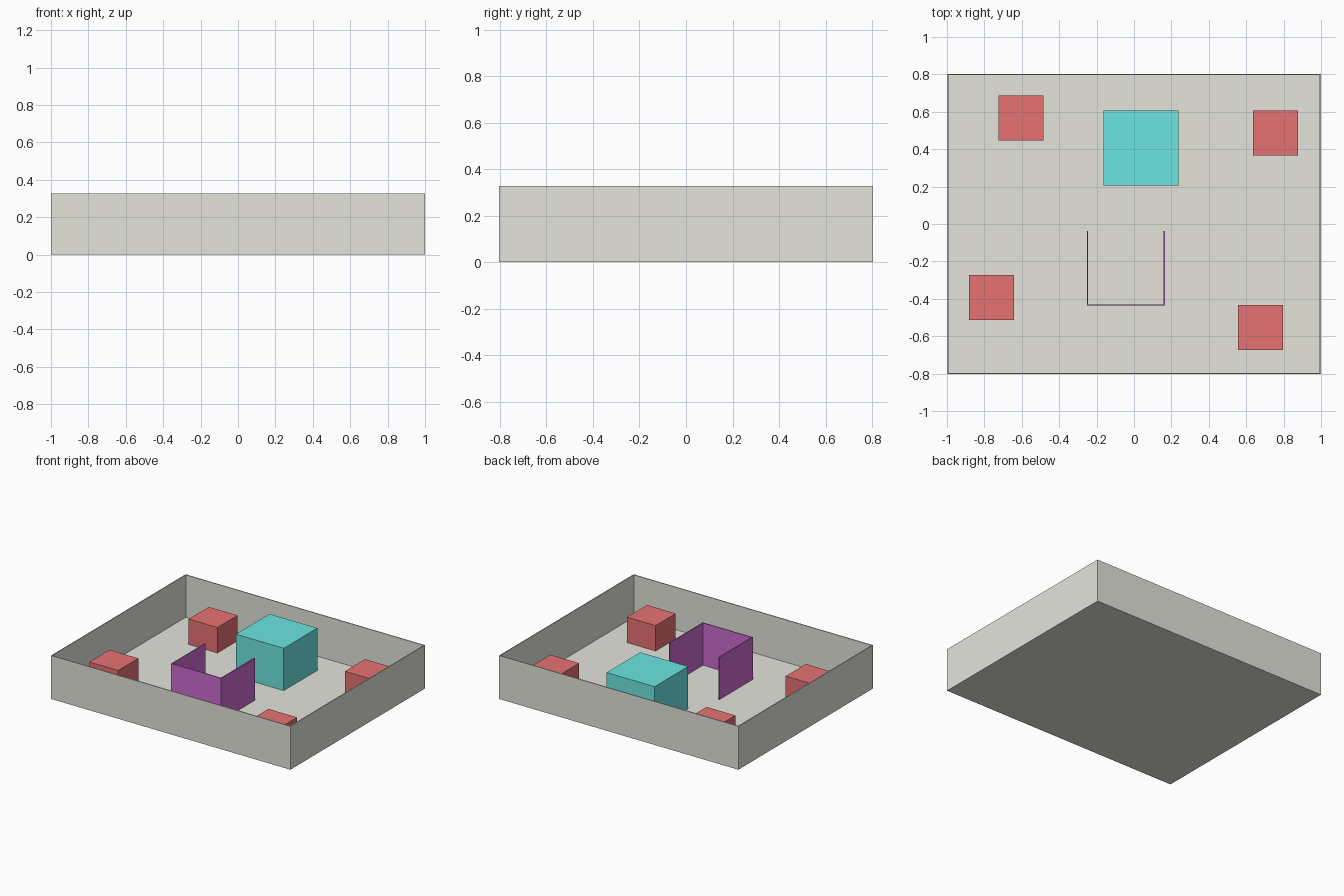
import bpy

if "Cube" in bpy.data.objects:
    bpy.data.objects.remove(bpy.data.objects["Cube"])

FLOOR = 0.008    # floor slab thickness
TOP = 0.328      # top of walls, centre block and counter
T = 0.007        # panel thickness


def material(name, rgb):
    m = bpy.data.materials.new(name)
    m.diffuse_color = (*rgb, 1)
    m.use_nodes = True
    m.node_tree.nodes["Principled BSDF"].inputs["Base Color"].default_value = m.diffuse_color
    return m


def box(name, x, y, z, mat):
    """Box spanning the (min, max) ranges x, y and z."""
    bpy.ops.mesh.primitive_cube_add(size=1)
    ob = bpy.context.object
    ob.name = name
    ob.location = [(a + b) / 2 for a, b in (x, y, z)]
    ob.scale = [b - a for a, b in (x, y, z)]
    bpy.ops.object.transform_apply(location=True, rotation=False, scale=True)
    ob.data.materials.append(mat)
    return ob


stone = material("stone", (0.78, 0.78, 0.72))
red = material("red", (0.80, 0.17, 0.17))
teal = material("teal", (0.15, 0.79, 0.75))
purple = material("purple", (0.60, 0.15, 0.63))
rise = (FLOOR, TOP)

# Hall: floor slab and four perimeter walls
box("floor", (-1, 1), (-0.803, 0.803), (0, FLOOR), stone)
box("front_wall", (-1, 1), (-0.803, -0.803 + T), rise, stone)
box("back_wall", (-1, 1), (0.803 - T, 0.803), rise, stone)
box("left_wall", (-1, -1 + T), (-0.803 + T, 0.803 - T), rise, stone)
box("right_wall", (1 - T, 1), (-0.803 + T, 0.803 - T), rise, stone)

# Booths, placed by centre
for i, (cx, cy) in enumerate([(-0.604, 0.566), (0.757, 0.486),
                              (-0.762, -0.393), (0.677, -0.553)], 1):
    box(f"booth_{i}", (cx - 0.12, cx + 0.12), (cy - 0.12, cy + 0.12),
        (FLOOR, 0.2), red)

# Central block
box("centre_block", (-0.162, 0.238), (0.206, 0.606), rise, teal)

# Three-sided partition, open at the back
box("partition_front", (-0.252, 0.166), (-0.437, -0.437 + T), rise, purple)
box("partition_left", (-0.252, -0.252 + T), (-0.437 + T, -0.037), rise, purple)
box("partition_right", (0.166 - T, 0.166), (-0.437 + T, -0.037), rise, purple)
